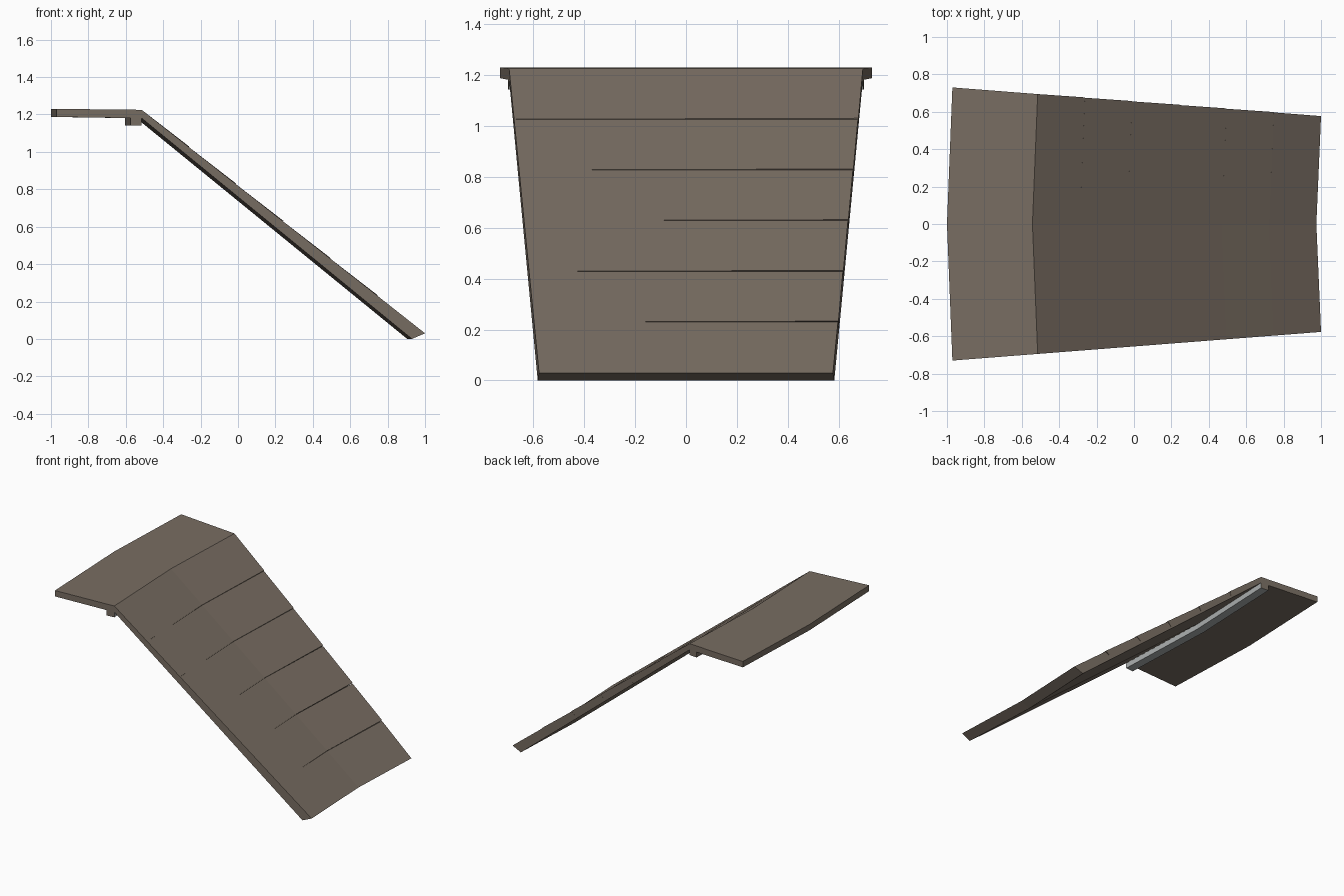
import bpy, bmesh

if "Cube" in bpy.data.objects:
    bpy.data.objects.remove(bpy.data.objects["Cube"])


def material(name, rgb):
    m = bpy.data.materials.new(name)
    m.diffuse_color = (*rgb, 1)
    m.use_nodes = True
    m.node_tree.nodes["Principled BSDF"].inputs["Base Color"].default_value = m.diffuse_color
    return m


BROWN = material("weathered_brown", (0.188, 0.153, 0.122))
GREY = material("light_grey", (0.41, 0.43, 0.43))


def half_width(x):
    # radial taper of the wedge
    return 0.73 - 0.0777 * (x + 0.97)


def curved_prism(name, profile, rule=None):
    """Sweep an x/z profile over three stations of a shallow arc.
    Each point is (x, z, lift); lift raises it towards the +y side."""
    bm = bmesh.new()
    rings = []
    for s in (-1, 0, 1):
        ring = []
        for x, z, lift in profile:
            bow = (0.029 - 0.002 * (x + 1)) if s == 0 else 0
            y = s * (half_width(x) + (lift * 0.5 if s > 0 else 0))
            ring.append(bm.verts.new((x - bow, y, z + lift * (s + 1) / 2)))
        rings.append(ring)
    n = len(profile)
    for a, b in zip(rings, rings[1:]):
        for i in range(n):
            j = (i + 1) % n
            bm.faces.new((a[i], a[j], b[j], b[i]))
    bm.faces.new(rings[0])
    bm.faces.new(rings[-1])
    bmesh.ops.recalc_face_normals(bm, faces=bm.faces)
    bm.normal_update()
    if rule:
        for f in bm.faces:
            f.material_index = rule(f.normal)
    me = bpy.data.meshes.new(name)
    bm.to_mesh(me)
    bm.free()
    me.materials.append(BROWN)
    me.materials.append(GREY)
    ob = bpy.data.objects.new(name, me)
    bpy.context.collection.objects.link(ob)
    return ob


# flat upper platform
curved_prism("platform", [(-0.971, 1.23, 0), (-0.515, 1.225, 0),
                          (-0.515, 1.18, 0), (-0.971, 1.187, 0)])

# support strip under the bend: grey on the bottom and ramp side
curved_prism("support_strip", [(-0.575, 1.183, 0), (-0.515, 1.181, 0),
                               (-0.515, 1.142, 0), (-0.575, 1.142, 0)],
             lambda n: 1 if n.z < -0.5 or n.x > 0.5 else 0)

# sloping ramp made of six planks with a tiny step between them
TOP = ((-0.515, 1.225), (1.0, 0.03))
BOTTOM = ((-0.515, 1.18), (0.93, 0.0))


def along(line, t):
    (x0, z0), (x1, z1) = line
    return x0 + (x1 - x0) * t, z0 + (z1 - z0) * t


PLANKS = 6
for k in range(PLANKS):
    t0, t1 = k / PLANKS, (k + 1) / PLANKS
    nose = 0.004 if k < PLANKS - 1 else 0
    curved_prism(f"ramp_plank_{k + 1}", [
        (*along(TOP, t0), 0), (*along(TOP, t1), nose),
        (*along(BOTTOM, t1), 0), (*along(BOTTOM, t0), 0)])
